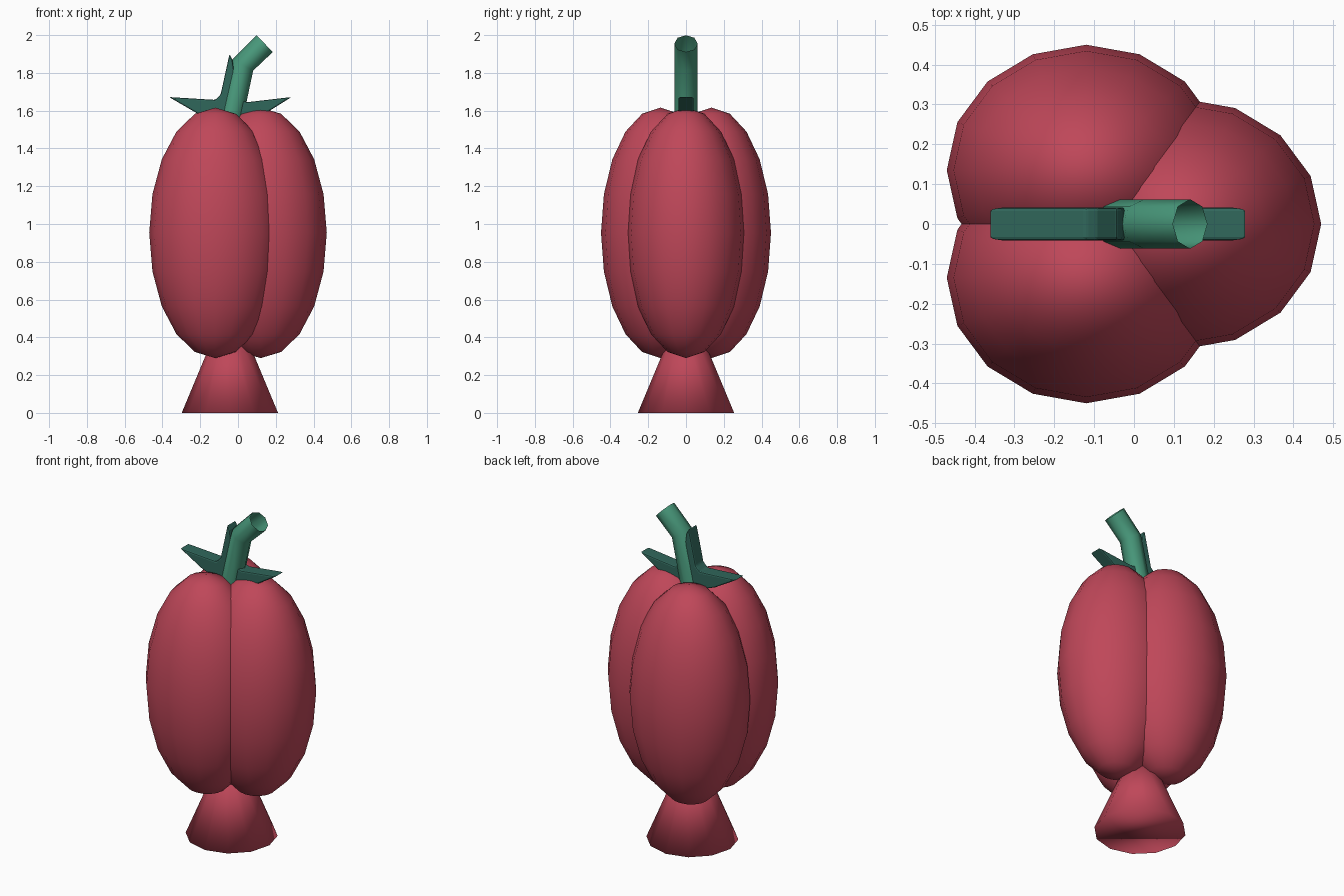
import bpy, bmesh

cube = bpy.data.objects.get("Cube")
if cube:
    bpy.data.objects.remove(cube, do_unlink=True)


def material(name, rgb):
    mat = bpy.data.materials.new(name)
    mat.use_nodes = True
    mat.diffuse_color = (*rgb, 1)
    mat.node_tree.nodes["Principled BSDF"].inputs["Base Color"].default_value = (*rgb, 1)
    return mat


red = material("fruit red", (0.52, 0.063, 0.1))
green = material("stem green", (0.066, 0.32, 0.2))
dark_green = material("leaf green", (0.03, 0.135, 0.105))


def finish(obj, name, mat):
    obj.name = name
    obj.data.materials.append(mat)
    return obj


# Three overlapping fruit lobes
lobes = {"front_lobe": (-0.12, -0.135), "back_lobe": (-0.12, 0.135), "left_lobe": (0.12, 0)}
for name, (x, y) in lobes.items():
    bpy.ops.mesh.primitive_uv_sphere_add(segments=16, ring_count=10, radius=1, location=(x, y, 0.953))
    lobe = finish(bpy.context.object, name, red)
    lobe.scale = (0.35, 0.315, 0.663)
    bpy.ops.object.shade_smooth()

# Flared foot under the fruit
bpy.ops.mesh.primitive_cone_add(vertices=12, radius1=0.255, radius2=0.08, depth=0.42,
                                location=(-0.043, 0, 0.21))
finish(bpy.context.object, "foot", red)
bpy.ops.object.shade_smooth()

# Bent, open-ended tubular stem
curve = bpy.data.curves.new("stem", "CURVE")
curve.dimensions = "3D"
curve.bevel_depth = 0.062
curve.bevel_resolution = 2
spline = curve.splines.new("POLY")
path = [(-0.045, 1.52), (0.026, 1.842), (0.141, 1.955)]
spline.points.add(len(path) - 1)
for point, (x, z) in zip(spline.points, path):
    point.co = (x, 0, z, 1)
spline.use_smooth = True
stem = bpy.data.objects.new("stem", curve)
bpy.context.collection.objects.link(stem)
finish(stem, "stem", green)

# Thin pointed leaf crown with an upright spike behind the stem
outline = [(-0.365, 1.672), (-0.22, 1.588), (-0.15, 1.56), (0.1, 1.56), (0.165, 1.598),
           (0.283, 1.672), (0.05, 1.645), (0.0, 1.66), (-0.03, 1.87), (-0.045, 1.9),
           (-0.092, 1.685), (-0.12, 1.657)]
bm = bmesh.new()
face = bm.faces.new([bm.verts.new((x, -0.041, z)) for x, z in outline])
moved = bmesh.ops.extrude_face_region(bm, geom=[face])["geom"]
bmesh.ops.translate(bm, vec=(0, 0.082, 0),
                    verts=[v for v in moved if isinstance(v, bmesh.types.BMVert)])
bmesh.ops.recalc_face_normals(bm, faces=bm.faces)
mesh = bpy.data.meshes.new("leaf_crown")
bm.to_mesh(mesh)
bm.free()
leaf = bpy.data.objects.new("leaf_crown", mesh)
bpy.context.collection.objects.link(leaf)
finish(leaf, "leaf_crown", dark_green)
bevel = leaf.modifiers.new("soft_edges", "BEVEL")
bevel.width = 0.008
bevel.segments = 2
bevel.limit_method = "ANGLE"
